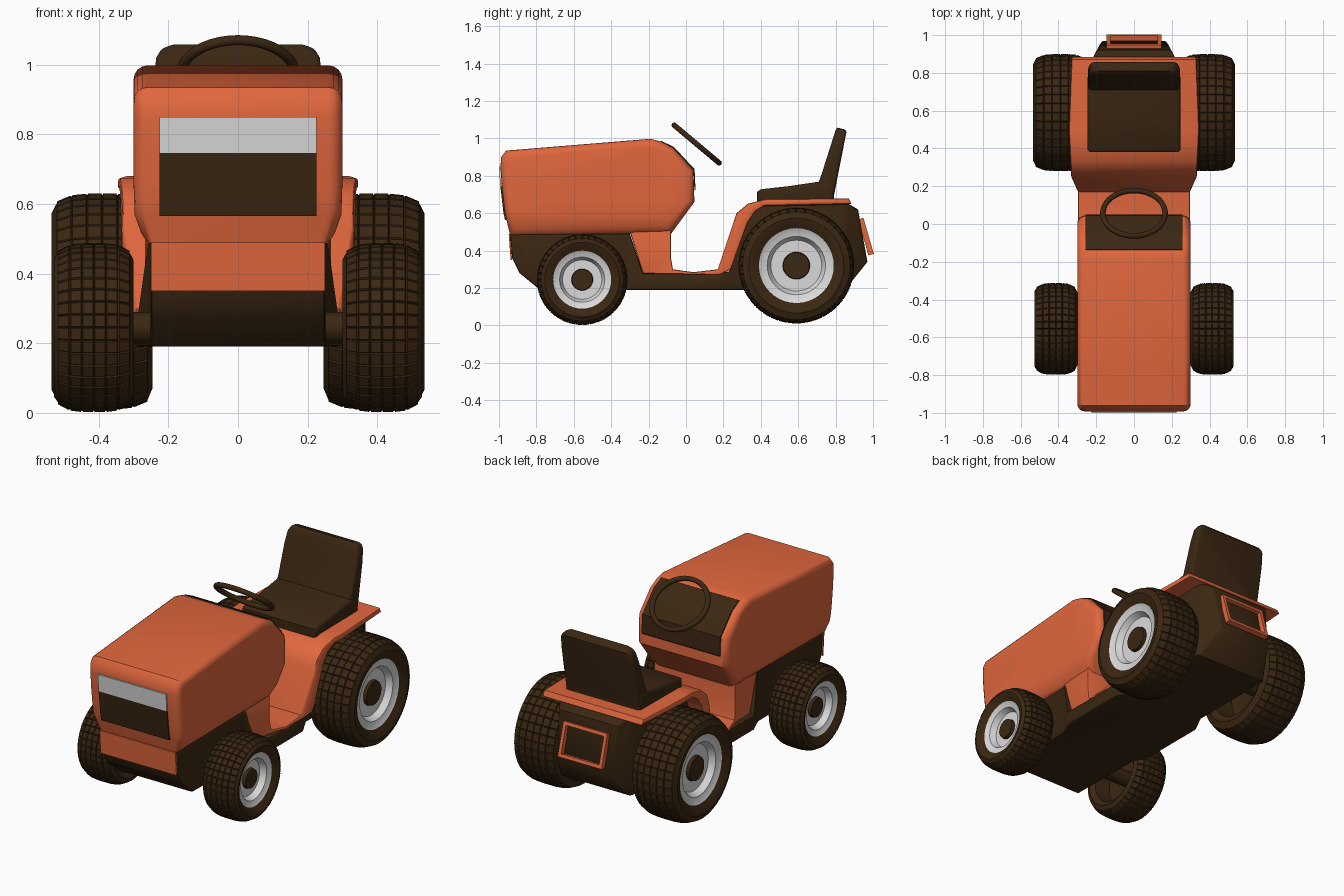
import bpy, bmesh, math
from mathutils import Vector

cube = bpy.data.objects.get("Cube")
if cube:
    bpy.data.objects.remove(cube, do_unlink=True)


def material(name, rgb):
    m = bpy.data.materials.new(name)
    m.use_nodes = True
    m.diffuse_color = (*rgb, 1)
    bsdf = next(n for n in m.node_tree.nodes if n.type == 'BSDF_PRINCIPLED')
    bsdf.inputs["Base Color"].default_value = (*rgb, 1)
    bsdf.inputs["Roughness"].default_value = 0.6
    return m


ORANGE = material("orange paint", (0.75, 0.135, 0.047))
DARK = material("dark brown rubber", (0.043, 0.02, 0.006))
GREY = material("light grey", (0.7, 0.7, 0.7))


def smooth(obj, degrees=35):
    bpy.ops.object.select_all(action='DESELECT')
    obj.select_set(True)
    bpy.context.view_layer.objects.active = obj
    bpy.ops.object.shade_smooth_by_angle(angle=math.radians(degrees))


def finish(name, bm, mats, degrees=35):
    bmesh.ops.recalc_face_normals(bm, faces=bm.faces)
    mesh = bpy.data.meshes.new(name)
    bm.to_mesh(mesh)
    bm.free()
    obj = bpy.data.objects.new(name, mesh)
    bpy.context.collection.objects.link(obj)
    for m in mats:
        mesh.materials.append(m)
    smooth(obj, degrees)
    return obj


def interpolate(knots, t):
    if t <= knots[0][0]:
        return knots[0][1]
    for (a, wa), (b, wb) in zip(knots, knots[1:]):
        if t <= b:
            return wa + (wb - wa) * (t - a) / (b - a)
    return knots[-1][1]


def extrude(name, profile, width, mat, bevel=0.0, segments=3, axis=1, knots=None):
    """Side profile (y, z) swept across x, edges rounded, width varied along an axis."""
    bm = bmesh.new()
    left = bm.faces.new([bm.verts.new((-width, y, z)) for y, z in profile])
    ext = bmesh.ops.extrude_face_region(bm, geom=[left], use_keep_orig=True)
    for v in ext["geom"]:
        if isinstance(v, bmesh.types.BMVert):
            v.co.x = width
    bmesh.ops.recalc_face_normals(bm, faces=bm.faces)
    if bevel:
        rims = [e for e in bm.edges if abs(e.verts[0].co.x - e.verts[1].co.x) < 0.001]
        bmesh.ops.bevel(bm, geom=rims, offset=bevel, segments=segments,
                        profile=0.5, affect='EDGES', clamp_overlap=False)
    if knots:
        bmesh.ops.triangulate(bm, faces=bm.faces)
        normal = Vector((0, axis == 1, axis == 2))
        for pos, _ in knots:
            bmesh.ops.bisect_plane(bm, geom=bm.verts[:] + bm.edges[:] + bm.faces[:],
                                   plane_co=normal * pos, plane_no=normal)
        for v in bm.verts:
            v.co.x *= interpolate(knots, v.co[axis]) / width
    return finish(name, bm, [mat])


def plate(name, line, offset, width, mat):
    """Thin panel that follows a line of the side profile."""
    outer = [(y + offset[0], z + offset[1]) for y, z in reversed(line)]
    return extrude(name, line + outer, width, mat)


# Chassis, widest at the running boards and tapered at the tail
extrude("chassis",
        [(-.94, .49), (-.93, .36), (-.89, .28), (-.78, .19), (.85, .19), (.97, .34),
         (.92, .62), (.87, .65), (.4, .64), (.31, .56), (.23, .29), (.17, .275),
         (-.23, .28), (-.3, .49)], .25, DARK, .012, 2,
        knots=[(-.9, .25), (-.32, .255), (-.22, .297), (.19, .297), (.3, .24),
               (.84, .24), (.97, .17)])

# Pedestal, footwell and rear fenders
extrude("footwell_and_fenders",
        [(-.3, .5), (-.08, .52), (-.08, .36), (-.07, .30), (.04, .285), (.17, .30),
         (.27, .6), (.33, .65), (.42, .675), (.87, .68), (.885, .65), (.42, .64),
         (.37, .61), (.33, .55), (.24, .3), (.18, .27), (-.23, .275)], .3, ORANGE, .01, 2,
        knots=[(-.3, .262), (-.1, .265), (.02, .296), (.17, .296), (.25, .332),
               (.5, .345), (.89, .33)])

# Hood, narrowed toward its lower edge
front_edge = [(-.94, .48), (-.968, .6), (-.985, .75), (-.992, .85)]
extrude("hood",
        front_edge + [(-.988, .9), (-.962, .935), (-.19, .998), (-.13, .982), (-.07, .95),
                      (.04, .83), (.045, .66), (-.08, .49)], .3, ORANGE, .04, 4,
        axis=2, knots=[(.47, .262), (.57, .297), (.66, .3), (.95, .3)])

# Panels on the hood and nose
plate("nose_panel", [(-.93, .35), (-.94, .49)], (-.008, 0), .25, ORANGE)
plate("grille", [(-.96, .565), (-.968, .6), (-.985, .747)], (-.008, 0), .225, DARK)
plate("headlight_strip", [(-.985, .747), (-.992, .85)], (-.008, 0), .225, GREY)
plate("dashboard", [(-.14, .982), (-.07, .948), (.04, .83), (.045, .72)],
      (.006, .006), .258, DARK)

# Seat
extrude("seat_cushion", [(.38, .66), (.38, .715), (.40, .728), (.55, .745), (.72, .77),
                         (.79, .77), (.79, .66)], .247, DARK, .02)
extrude("seat_back", [(.70, .74), (.722, .80), (.80, 1.045), (.81, 1.058), (.85, 1.048),
                      (.858, 1.035), (.79, .69), (.72, .69)], .24, DARK, .018,
        axis=2, knots=[(.7, .245), (.95, .242), (1.02, .235), (1.045, .22), (1.06, .195)])

# Steering wheel
bpy.ops.mesh.primitive_torus_add(major_segments=40, minor_segments=10, major_radius=.165,
                                 minor_radius=.015, location=(0, .057, .97),
                                 rotation=(math.radians(-40), 0, 0))
wheel = bpy.context.object
wheel.name = "steering_wheel"
wheel.scale.y = .95
wheel.data.materials.append(DARK)
smooth(wheel, 60)


def road_wheel(name, side, y, z, radius, inner, outer, rim, hub, segments=40):
    """Lathed tyre with raised tread blocks, dished rim and hub."""
    mid, w = (inner + outer) / 2, (outer - inner)
    r = radius - .005
    tread = [(inner + w * t, r - .035 * abs(2 * t - 1) ** 4)
             for t in (.05, .2, .35, .5, .65, .8, .95)]
    # Each point is (x, radius, colour index of the band that follows)
    rings = [(mid, 0, 0), (mid, rim, 0), (inner + .02, rim + .01, 0),
             (inner, radius * .8, 0)] + [(x, q, 0) for x, q in tread]
    rings += [(outer, radius * .82, 0), (outer - .008, rim + .02, 0), (outer - .025, rim, 1),
              (outer - .035, rim * .78, 1), (outer - .07, rim * .68, 1),
              (outer - .07, hub, 0), (outer - .05, hub * .95, 0), (outer - .05, 0, 0)]
    bm = bmesh.new()
    loops = []
    for x, q, _ in rings:
        loops.append([bm.verts.new((side * x, y + q * math.cos(a), z + q * math.sin(a)))
                      for a in (math.tau * i / segments for i in range(segments))])
    blocks = []
    for k in range(len(rings) - 1):
        for i in range(segments):
            j = (i + 1) % segments
            f = bm.faces.new((loops[k][i], loops[k][j], loops[k + 1][j], loops[k + 1][i]))
            f.material_index = rings[k][2]
            if 4 <= k < 3 + len(tread):
                blocks.append(f)
    bmesh.ops.remove_doubles(bm, verts=bm.verts, dist=.0001)
    bmesh.ops.recalc_face_normals(bm, faces=bm.faces)
    bmesh.ops.inset_individual(bm, faces=[f for f in blocks if f.is_valid],
                               thickness=.004, depth=.005)
    finish(name, bm, [DARK, GREY], 30)


# Wheels and axles
for side, label in ((1, "left"), (-1, "right")):
    road_wheel(f"front_{label}_wheel", side, -.555, .245, .243, .30, .528, .155, .058)
    road_wheel(f"rear_{label}_wheel", side, .59, .32, .31, .245, .535, .2, .073)
for label, y, z, reach in (("front", -.555, .245, .42), ("rear", .59, .32, .4)):
    bpy.ops.mesh.primitive_cylinder_add(vertices=16, radius=.045, depth=2 * reach,
                                        location=(0, y, z), rotation=(0, math.pi / 2, 0))
    axle = bpy.context.object
    axle.name = f"{label}_axle"
    axle.data.materials.append(DARK)
    smooth(axle)

# Rear hitch frame: four bars around an opening
tilt, half_w, half_h = .28, .135, .09
for label, x, h, size in (("left", half_w, 0, (.02, .03, .2)), ("right", -half_w, 0, (.02, .03, .2)),
                          ("top", 0, half_h, (.29, .03, .02)),
                          ("bottom", 0, -half_h, (.29, .03, .02))):
    bpy.ops.mesh.primitive_cube_add(
        size=1, location=(x, .962 - h * math.sin(tilt), .475 + h * math.cos(tilt)),
        rotation=(tilt, 0, 0))
    bar = bpy.context.object
    bar.name = f"hitch_frame_{label}"
    bar.scale = size
    bar.data.materials.append(ORANGE)
